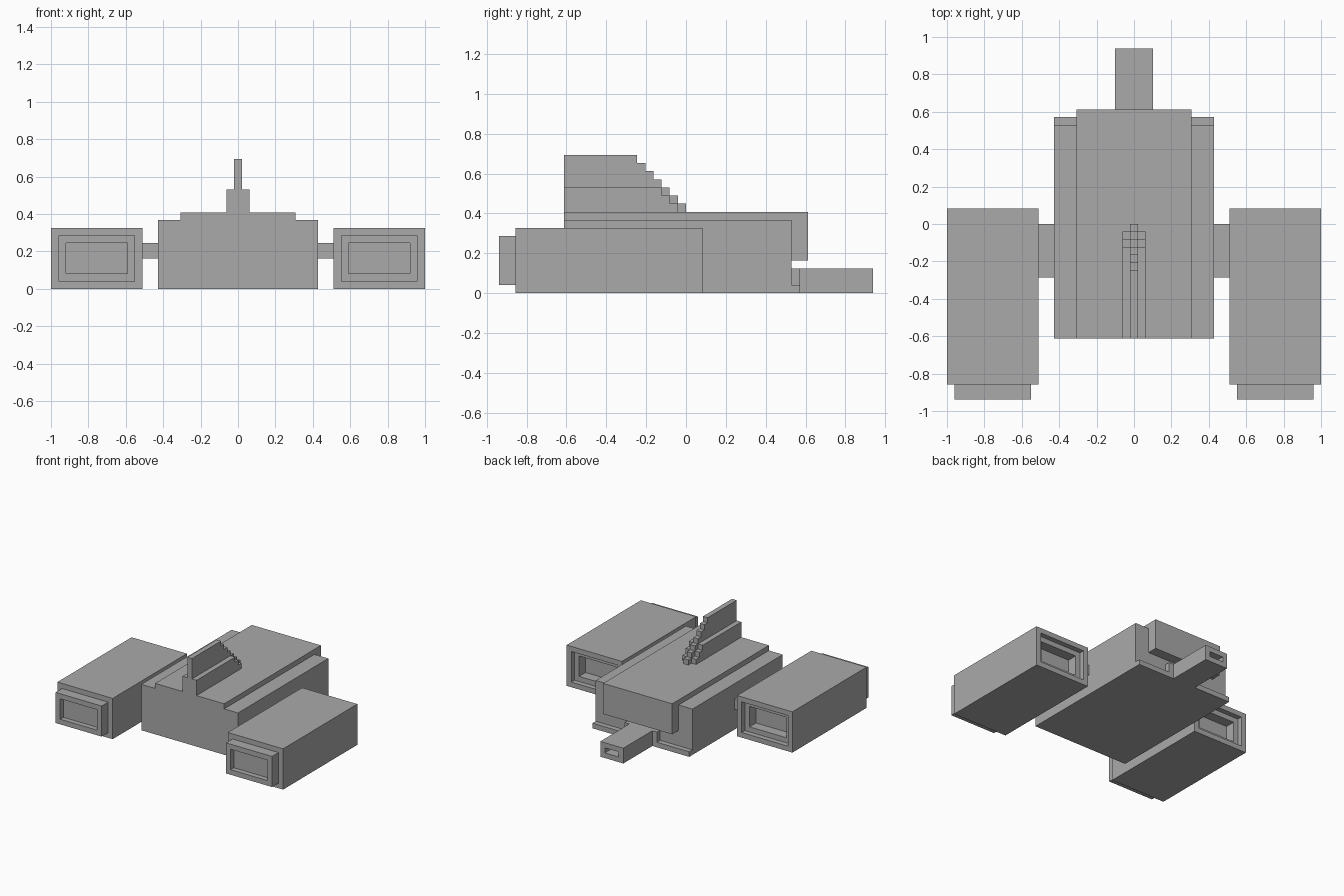
import bpy
import bmesh

cube = bpy.data.objects.get("Cube")
if cube:
    bpy.data.objects.remove(cube, do_unlink=True)

U = 2 / 49  # one block of the model's grid

grey = bpy.data.materials.new("plain grey")
grey.use_nodes = True
colour = (0.4, 0.4, 0.4, 1)
grey.diffuse_color = colour
grey.node_tree.nodes["Principled BSDF"].inputs["Base Color"].default_value = colour


def finish(name, bm):
    bmesh.ops.scale(bm, vec=(U, U, U), verts=bm.verts)
    bmesh.ops.recalc_face_normals(bm, faces=bm.faces)
    mesh = bpy.data.meshes.new(name)
    bm.to_mesh(mesh)
    bm.free()
    mesh.materials.append(grey)
    obj = bpy.data.objects.new(name, mesh)
    bpy.context.scene.collection.objects.link(obj)
    return obj


def extrude(name, points, shift):
    """Extrude a closed flat outline along a vector."""
    bm = bmesh.new()
    face = bm.faces.new([bm.verts.new(p) for p in points])
    new = bmesh.ops.extrude_face_region(bm, geom=[face], use_keep_orig=True)["geom"]
    verts = [v for v in new if isinstance(v, bmesh.types.BMVert)]
    bmesh.ops.translate(bm, vec=shift, verts=verts)
    return finish(name, bm)


def box(name, x0, x1, y0, y1, z0, z1):
    outline = [(x0, y0, z0), (x1, y0, z0), (x1, y0, z1), (x0, y0, z1)]
    return extrude(name, outline, (0, y1 - y0, 0))


def nested(name, x0, x1, height, steps):
    """Join rectangular rings, each given as (inset, y), and cap both ends."""
    bm = bmesh.new()
    rings = []
    for i, y in steps:
        corners = [(x0 + i, i), (x1 - i, i), (x1 - i, height - i), (x0 + i, height - i)]
        rings.append([bm.verts.new((x, y, z)) for x, z in corners])
    for a, b in zip(rings, rings[1:]):
        for k in range(4):
            n = (k + 1) % 4
            bm.faces.new((a[k], a[n], b[n], b[k]))
    bm.faces.new(rings[0])
    bm.faces.new(rings[-1])
    return finish(name, bm)


def stair(name, half, top, end):
    """Fin with a stepped rear edge that drops one block per block."""
    pts = [(-15, 10), (-15, top)]
    for z in range(top, 10, -1):
        y = end - (z - 11)
        pts += [(y, z), (y, z - 1)]
    return extrude(name, [(-half, y, z) for y, z in pts], (2 * half, 0, 0))


# Hull with stepped shoulders
half = [(10.5, 0), (10.5, 9), (7.5, 9), (7.5, 10)]
outline = half + [(-x, z) for x, z in reversed(half)]
extrude("hull", [(x, -15, z) for x, z in outline], (0, 28, 0))

# Rear overhang, sill and barrel
box("rear_overhang", -7.5, 7.5, 13, 15, 4, 10)
box("rear_sill", -10.5, 10.5, 13, 14, 0, 1)
box("barrel_mount", -3.5, 3.5, 13, 14, 0, 3)
nested("barrel", -2.5, 2.5, 3, [(0, 13), (0, 23), (1, 23), (1, 21)])

# Stepped fin
stair("fin_base", 1.5, 13, -1)
stair("fin_blade", 0.5, 17, 0)

# Side pods with a front nozzle and a stepped rear recess, and their arms
pod_steps = [(2, -22), (2, -23), (1, -23), (1, -21), (0, -21),
             (0, 2), (1, 2), (1, 1), (2, 1), (2, -1)]
for side, s in (("left", 1), ("right", -1)):
    a, b = sorted((12.5 * s, 24.5 * s))
    nested(side + "_pod", a, b, 8, pod_steps)
    a, b = sorted((10.5 * s, 12.5 * s))
    box(side + "_arm", a, b, -7, 0, 4, 6)
